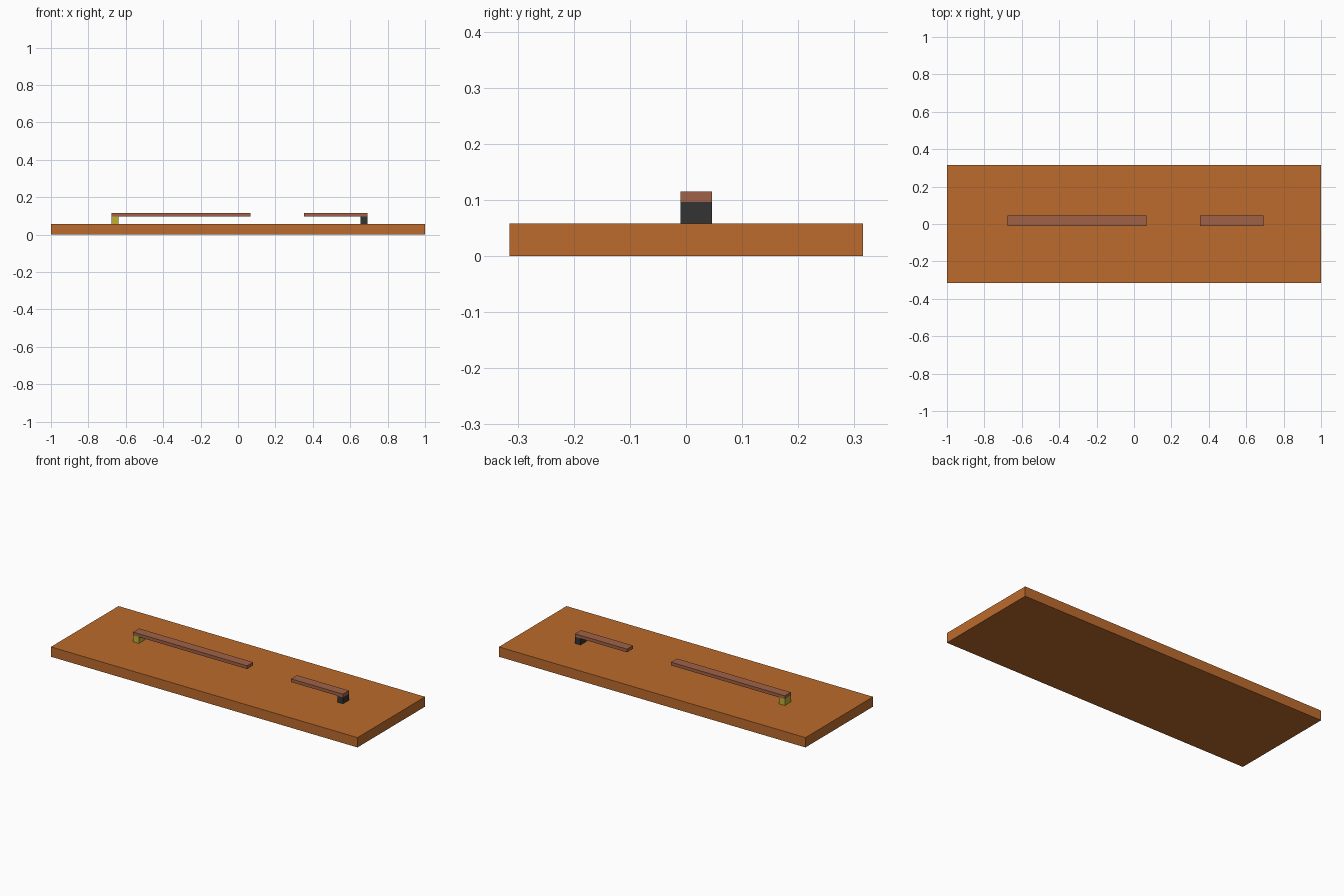
import bpy

if "Cube" in bpy.data.objects:
    bpy.data.objects.remove(bpy.data.objects["Cube"])


def srgb(r, g, b):
    def lin(c):
        c /= 255
        return c / 12.92 if c <= 0.04045 else ((c + 0.055) / 1.055) ** 2.4
    return (lin(r), lin(g), lin(b), 1)


def material(name, rgb):
    m = bpy.data.materials.new(name)
    m.diffuse_color = srgb(*rgb)
    m.use_nodes = True
    m.node_tree.nodes["Principled BSDF"].inputs["Base Color"].default_value = m.diffuse_color
    return m


def box(name, x, y, z, mat):
    """Box spanning the given (min, max) ranges."""
    bpy.ops.mesh.primitive_cube_add(size=1)
    o = bpy.context.object
    o.name = name
    for v in o.data.vertices:
        v.co = [(a + b) / 2 + c * (b - a) for (a, b), c in zip((x, y, z), v.co)]
    o.data.materials.append(mat)
    return o


orange = material("orange_wood", (188, 107, 45))
brown = material("brown_red", (160, 98, 71))
yellow = material("mustard_yellow", (190, 176, 52))
black = material("charcoal", (52, 52, 52))

Y = (-0.01, 0.046)
POST_Z, BAR_Z = (0.058, 0.096), (0.096, 0.115)

# Base board
box("board", (-1, 1), (-0.315, 0.315), (0, 0.058), orange)

# Two posts, each carrying a cantilevered bar
box("left_post", (-0.677, -0.64), Y, POST_Z, yellow)
box("left_bar", (-0.677, 0.066), Y, BAR_Z, brown)
box("right_post", (0.656, 0.692), Y, POST_Z, black)
box("right_bar", (0.353, 0.692), Y, BAR_Z, brown)
